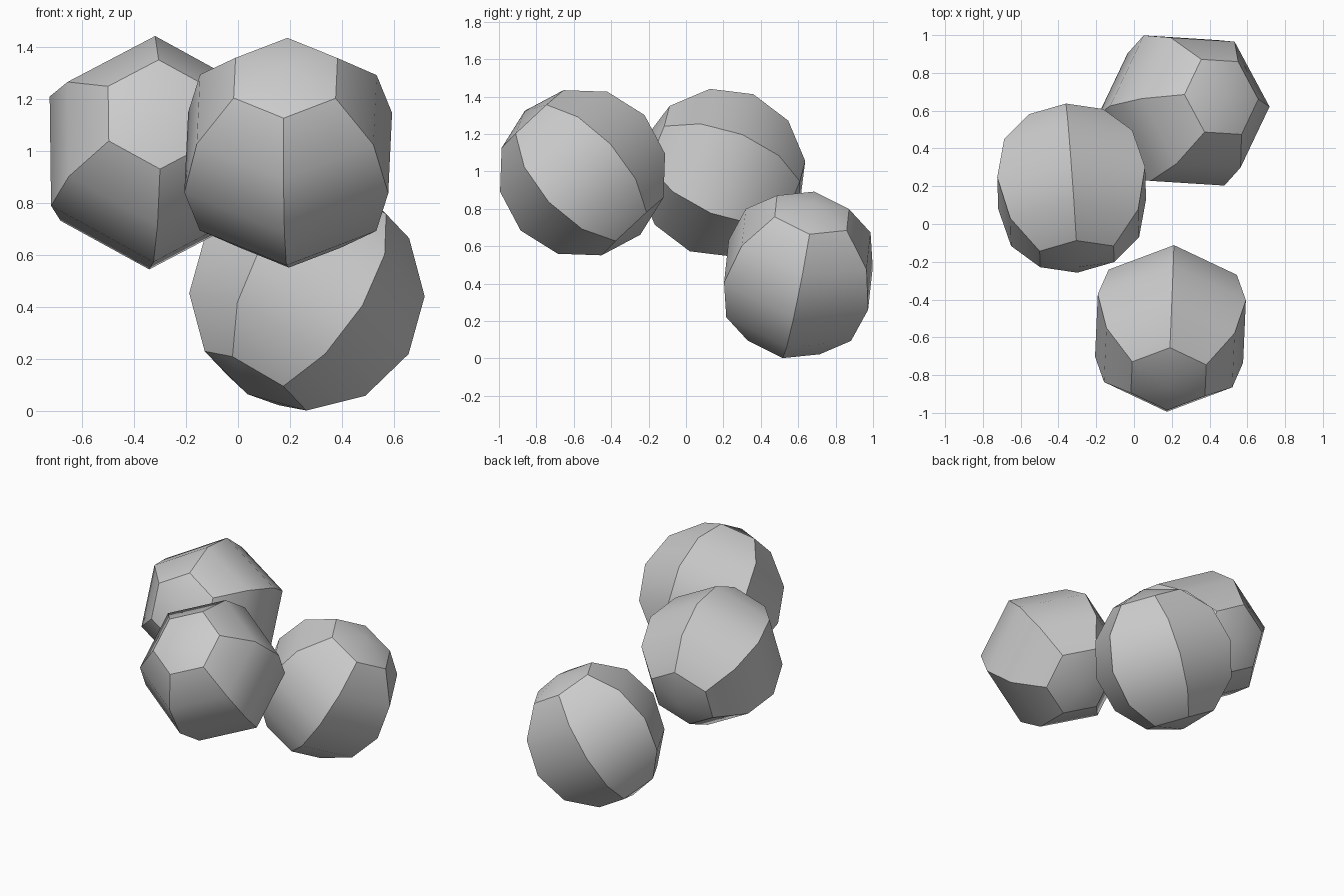
import bpy
from math import radians
from mathutils import Matrix, Vector

cube = bpy.data.objects.get("Cube")
if cube:
    bpy.data.objects.remove(cube, do_unlink=True)

# Plain grey for every ball
grey = bpy.data.materials.new("plain_grey")
grey.use_nodes = True
colour = (0.6, 0.6, 0.6, 1)
grey.diffuse_color = colour
grey.node_tree.nodes["Principled BSDF"].inputs["Base Color"].default_value = colour

RADIUS = 0.453


def faceted_ball(name, centre, pole, corner):
    """Six-sided ball; pole is its axis, corner points at one of its ridges."""
    bpy.ops.mesh.primitive_uv_sphere_add(segments=6, ring_count=6, radius=RADIUS)
    ball = bpy.context.object
    ball.name = name
    z = Vector(pole).normalized()
    x = Vector(corner).cross(z).normalized()
    y = z.cross(x)
    turn = Matrix((x, y, z)).transposed().to_4x4()
    ball.matrix_world = Matrix.Translation(centre) @ turn
    ball.data.materials.append(grey)
    bpy.ops.object.shade_smooth_by_angle(angle=radians(30))
    return ball


# Upper front, upper middle and lower back balls
faceted_ball("front_ball", (0.193, -0.553, 0.993), (-0.01, -0.267, 0.287), (0.0075, 0.17, 0.15))
faceted_ball("middle_ball", (-0.33, 0.19, 0.993), (0.0275, -0.362, 0.147), (-0.0025, 0.0825, 0.21))
faceted_ball("back_ball", (0.265, 0.601, 0.447), (0.1975, 0.072, 0.331), (0.1975, -0.0125, -0.115))
